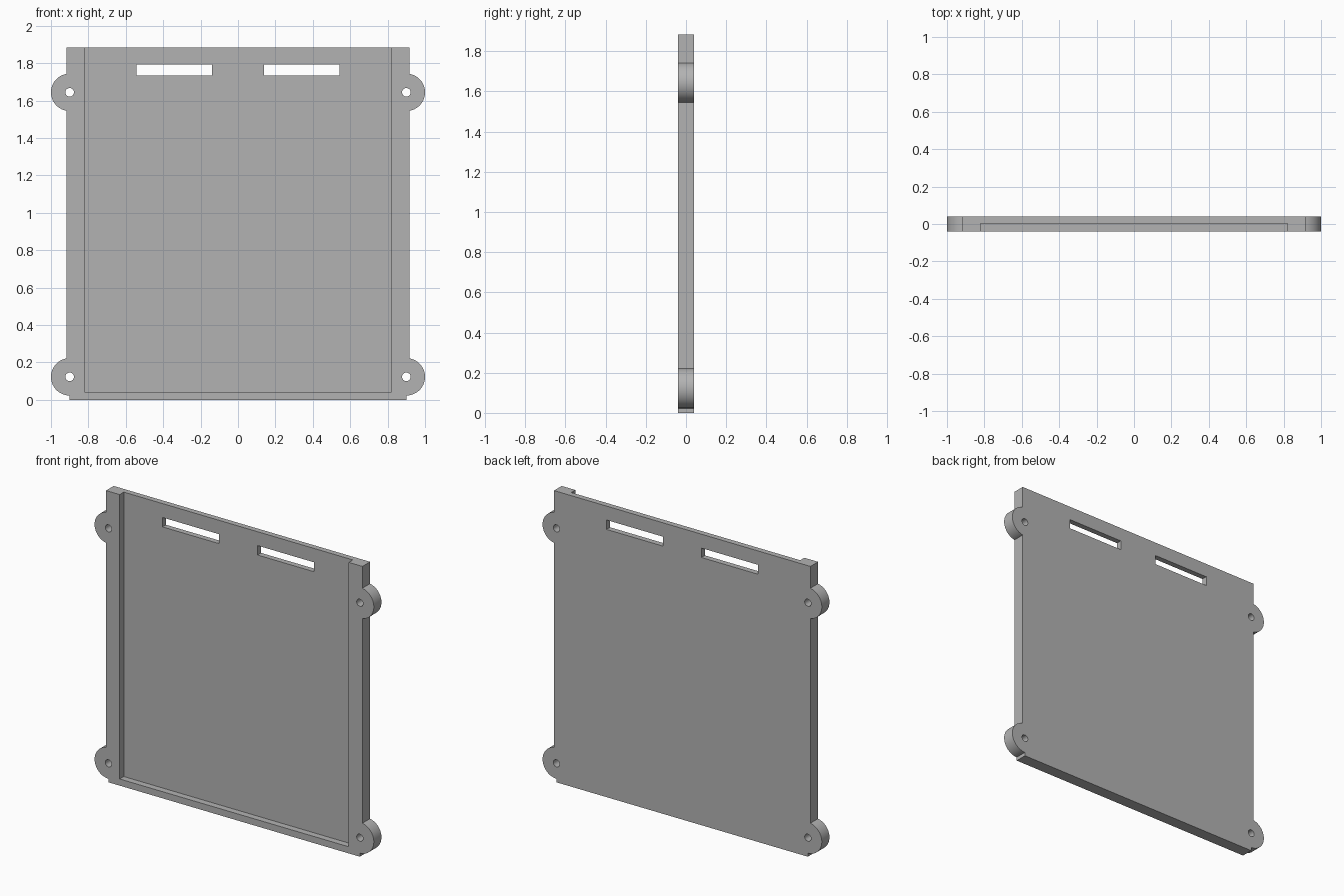
import bpy
import bmesh
from math import acos, cos, sin, pi, radians
from mathutils import Matrix

HALF_DEPTH = 0.039
HALF_WIDTH = 0.918
HEIGHT = 1.884
FLOOR_Y = 0.003            # front face of the thin back panel
EAR_X, EAR_R = 0.9, 0.1
EAR_HEIGHTS = (0.123, 1.644)

cube = bpy.data.objects.get("Cube")
if cube:
    bpy.data.objects.remove(cube, do_unlink=True)

grey = bpy.data.materials.new("plain grey")
grey.use_nodes = True
colour = (0.45, 0.45, 0.45, 1)
grey.diffuse_color = colour
grey.node_tree.nodes["Principled BSDF"].inputs["Base Color"].default_value = colour


def add_object(name, bm):
    bmesh.ops.recalc_face_normals(bm, faces=bm.faces)
    mesh = bpy.data.meshes.new(name)
    bm.to_mesh(mesh)
    bm.free()
    mesh.materials.append(grey)
    obj = bpy.data.objects.new(name, mesh)
    bpy.context.collection.objects.link(obj)
    return obj


def box(name, x0, x1, y0, y1, z0, z1):
    bm = bmesh.new()
    centre = Matrix.Translation(((x0 + x1) / 2, (y0 + y1) / 2, (z0 + z1) / 2))
    size = Matrix.Diagonal((x1 - x0, y1 - y0, z1 - z0, 1))
    bmesh.ops.create_cube(bm, size=1, matrix=centre @ size)
    return add_object(name, bm)


def rod(name, x, z, radius):
    bm = bmesh.new()
    place = Matrix.Translation((x, 0, z)) @ Matrix.Rotation(pi / 2, 4, 'X')
    bmesh.ops.create_cone(bm, cap_ends=True, segments=32, radius1=radius,
                          radius2=radius, depth=0.3, matrix=place)
    return add_object(name, bm)


def arc(z, start, end, steps=32):
    angles = [start + (end - start) * i / steps for i in range(steps + 1)]
    return [(EAR_X + EAR_R * cos(a), z + EAR_R * sin(a)) for a in angles]


# Tray outline with rounded mounting ears, right half then mirrored
meet = acos((HALF_WIDTH - EAR_X) / EAR_R)
half = [(EAR_X, 0)]
half += arc(EAR_HEIGHTS[0], -pi / 2, meet)
half += arc(EAR_HEIGHTS[1], -meet, meet)
half += [(HALF_WIDTH, HEIGHT)]
outline = half + [(-x, z) for x, z in reversed(half)]

bm = bmesh.new()
face = bm.faces.new([bm.verts.new((x, -HALF_DEPTH, z)) for x, z in outline])
extruded = bmesh.ops.extrude_face_region(bm, geom=[face])
moved = [v for v in extruded["geom"] if isinstance(v, bmesh.types.BMVert)]
bmesh.ops.translate(bm, verts=moved, vec=(0, 2 * HALF_DEPTH, 0))
tray = add_object("mounting_tray", bm)

# Front recess, open at the top
cutters = [box("recess_cutter", -0.82, 0.82, -0.2, FLOOR_Y, 0.043, 2.1)]

# Strap slots and screw holes on both sides
for side in (-1, 1):
    x0, x1 = sorted((side * 0.138, side * 0.542))
    cutters.append(box("slot_cutter", x0, x1, -0.2, 0.2, 1.733, 1.794))
    for z in EAR_HEIGHTS:
        cutters.append(rod("hole_cutter", side * EAR_X, z, 0.023))

bpy.ops.object.select_all(action='DESELECT')
bpy.context.view_layer.objects.active = tray
tray.select_set(True)
for cutter in cutters:
    cutter.hide_render = True
    cut = tray.modifiers.new(cutter.name, 'BOOLEAN')
    cut.operation = 'DIFFERENCE'
    cut.solver = 'EXACT'
    cut.object = cutter
    bpy.ops.object.modifier_apply(modifier=cut.name)
    bpy.data.objects.remove(cutter, do_unlink=True)

bpy.ops.object.shade_smooth_by_angle(angle=radians(30))
